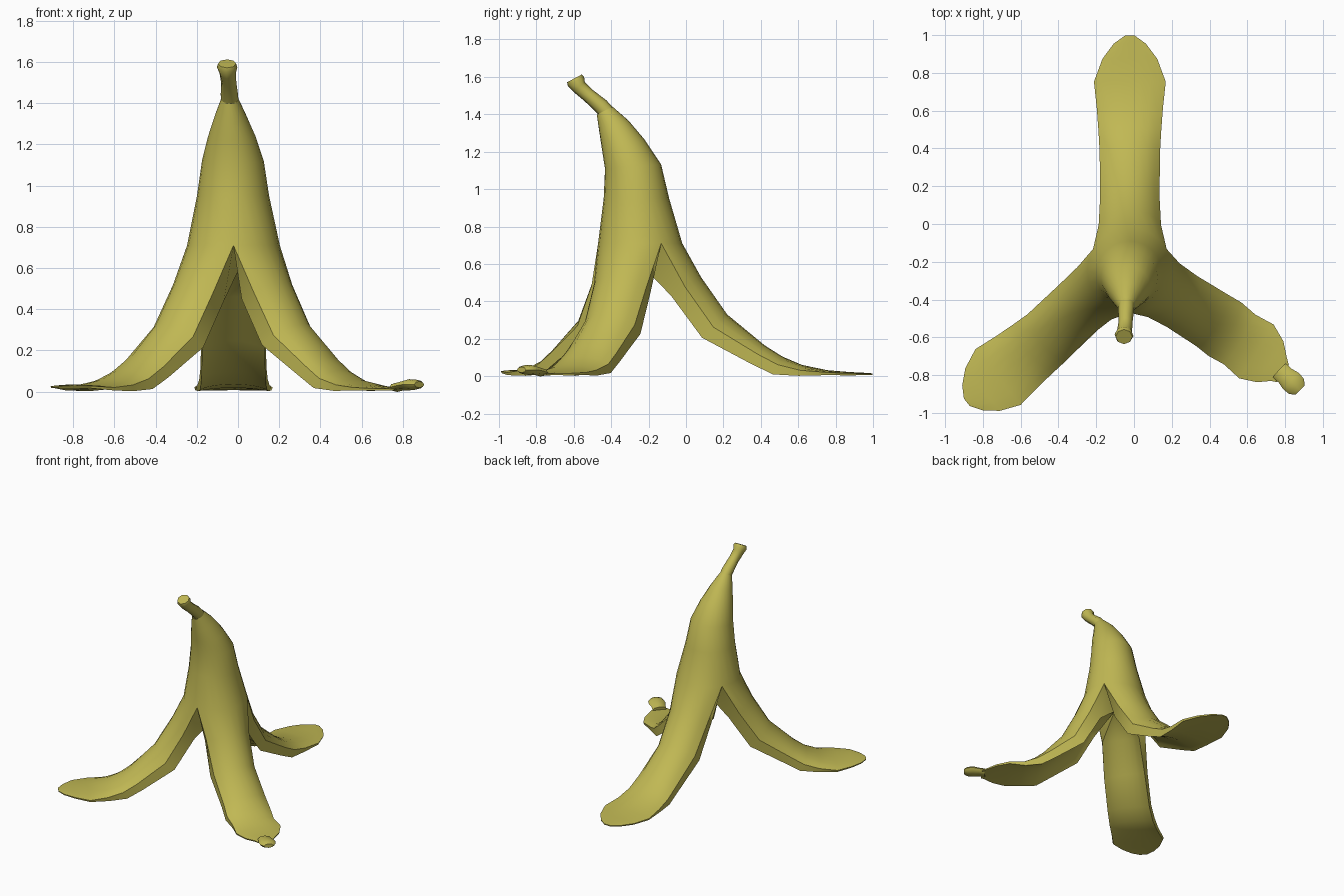
import bpy, bmesh, math
from mathutils import Vector

if "Cube" in bpy.data.objects:
    bpy.data.objects.remove(bpy.data.objects["Cube"])

skin = bpy.data.materials.new("olive yellow skin")
skin.diffuse_color = (0.53, 0.48, 0.088, 1)
skin.use_nodes = True
skin.node_tree.nodes["Principled BSDF"].inputs["Base Color"].default_value = skin.diffuse_color

N = 8                                    # columns per peel strip
CENTRE = Vector((-0.022, -0.245, 0))     # where the three strips part
# closed upper body rings: x, y, z, radius, forward tilt
RINGS = [(-.04, -.435, 1.42, .042, .5), (-.036, -.385, 1.335, .078, .4),
         (-.03, -.335, 1.24, .115, .2), (-.025, -.283, 1.12, .15, .08),
         (-.024, -.265, .95, .175, 0), (-.022, -.245, .71, .225, 0)]
# strip rows: distance from centre, height, half width, edge drop, thickness
ROWS = [(.325, .53, .165, .10, .085), (.465, .33, .157, .10, .08),
        (.665, .165, .16, .06, .06), (.76, .105, .166, .05, .055),
        (.865, .06, .175, .03, .03), (1.0, .032, .19, .012, .014),
        (1.12, .022, .145, .007, .01), (1.2, .018, .085, .004, .008),
        (1.243, .015, .025, .002, .006)]
# strips: start angle, end angle, row where the bend ends, length factor,
# foot width factor, tip lift
STRIPS = [(90, 90, 3, 1.0, 1, 0), (210, 219, 3, .87, 1, .012), (-30, -34, 9, .74, .89, 0)]


def finish(bm, name, angle=40):
    bmesh.ops.remove_doubles(bm, verts=bm.verts, dist=1e-4)
    bmesh.ops.recalc_face_normals(bm, faces=bm.faces)
    me = bpy.data.meshes.new(name)
    bm.to_mesh(me)
    bm.free()
    me.materials.append(skin)
    ob = bpy.data.objects.new(name, me)
    bpy.context.collection.objects.link(ob)
    bpy.ops.object.select_all(action='DESELECT')
    ob.select_set(True)
    bpy.context.view_layer.objects.active = ob
    bpy.ops.object.shade_smooth_by_angle(angle=math.radians(angle))


def skin_rows(bm, rows):
    for a, b in zip(rows, rows[1:]):
        for j in range(len(a) - 1):
            vs = []
            for v in (a[j], a[j + 1], b[j + 1], b[j]):
                if v not in vs:
                    vs.append(v)
            if len(vs) > 2:
                bm.faces.new(vs)


# peel: closed body that splits into three spreading strips
bm = bmesh.new()
apex = bm.verts.new(CENTRE + Vector((.02, .02, .58)))
for a0, a1, bend, k, foot, lift in STRIPS:
    outer, inner = [], [[apex] * (N + 1)]
    for x, y, z, r, tilt in RINGS:
        row = []
        for j in range(N + 1):
            t = math.radians(a0 + (j / N - .5) * 120)
            dy = r * math.sin(t)
            row.append(bm.verts.new((x + r * math.cos(t), y + dy, z + tilt * dy)))
        outer.append(row)
    pts = [(.225, .71)] + [(.225 + (d - .225) * k, z + (lift if d > 1.1 else 0))
                           for d, z, *_ in ROWS]
    for i, (_, _, hw, sag, thick) in enumerate(ROWS, 1):
        p, q = pts[i - 1], pts[min(i + 1, len(pts) - 1)]
        dr, dz = q[0] - p[0], q[1] - p[1]
        ln = math.hypot(dr, dz)
        nr, nz = dz / ln, -dr / ln               # inward normal
        ang = math.radians(a0 + (a1 - a0) * min(1, i / bend))
        d = Vector((math.cos(ang), math.sin(ang), 0))
        side = Vector((-d.y, d.x, 0))
        hw *= foot if i > 4 else 1
        if foot < 1 and i == len(ROWS):
            hw = .055                            # this tip carries the nub
        ro, ri = [], []
        for j in range(N + 1):
            t = math.radians((2 * j / N - 1) * 60)
            lat = math.sin(t) / math.sin(math.radians(60)) * hw
            f = (1 - math.cos(t)) / .5
            for lst, dep, w, low in ((ro, sag * f, 1, .008),
                                     (ri, thick * 1.1 + sag * (.35 + .6 * f),
                                      .85 if i == 1 else .97, .002)):
                co = CENTRE + d * (pts[i][0] + nr * dep) + side * lat * w
                co.z = max(low, pts[i][1] + nz * dep)
                lst.append(bm.verts.new(co))
        outer.append(ro)
        inner.append(ri)
    skin_rows(bm, outer)
    skin_rows(bm, inner)
    # cut edges and tip
    lower = outer[len(RINGS) - 1:]
    for j in (0, N):
        skin_rows(bm, [[r[j] for r in lower], [r[j] for r in inner]])
    skin_rows(bm, [outer[-1], inner[-1]])
finish(bm, "banana_peel")


def tube(name, path, sides, flat=1):
    """Capped tube along points (x, y, z, radius)."""
    bm = bmesh.new()
    rows = []
    for i, (x, y, z, r) in enumerate(path):
        p, q = path[max(i - 1, 0)], path[min(i + 1, len(path) - 1)]
        t = (Vector(q[:3]) - Vector(p[:3])).normalized()
        u = t.cross(Vector((0, 0, 1))).normalized()
        w = u.cross(t)
        row = [bm.verts.new(Vector((x, y, z)) + r * (u * math.cos(a) + flat * w * math.sin(a)))
               for a in (2 * math.pi * j / sides for j in range(sides))]
        rows.append(row + row[:1])
    skin_rows(bm, rows)
    bm.faces.new(rows[0][:-1])
    bm.faces.new(rows[-1][:-1])
    finish(bm, name, 50)


# stem on top, blossom end nub on the right strip
tube("stem", [(-.04, -.42, 1.405, .043), (-.042, -.455, 1.445, .042), (-.045, -.52, 1.5, .037),
              (-.05, -.57, 1.545, .04), (-.053, -.588, 1.575, .05), (-.053, -.597, 1.592, .044)], 8)
tube("blossom_end", [(.77, -.775, .02, .05), (.8, -.803, .028, .05), (.832, -.832, .033, .06),
                     (.86, -.86, .034, .056), (.88, -.88, .034, .034)], 8, .45)
